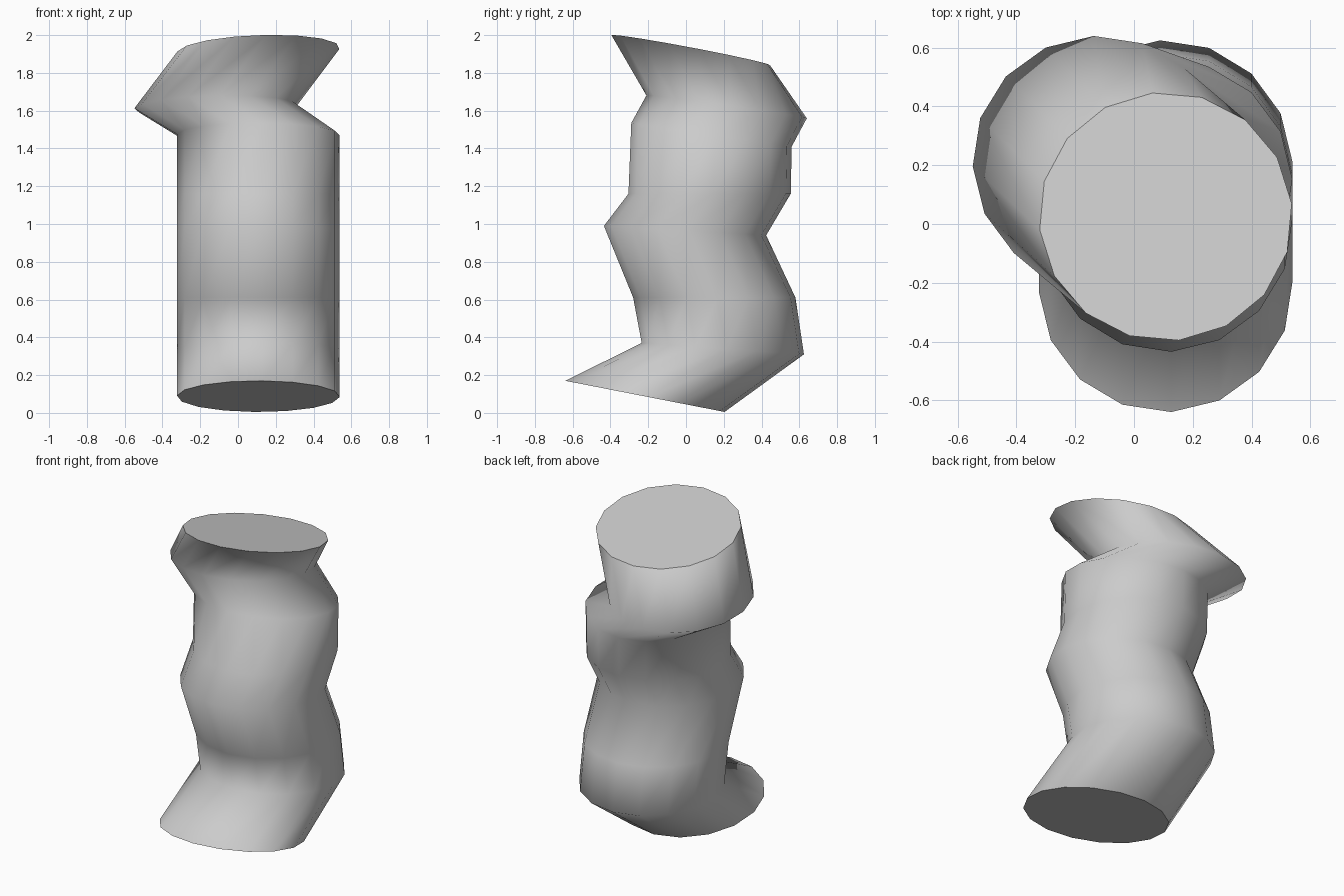
import bpy, bmesh, math

if "Cube" in bpy.data.objects:
    bpy.data.objects.remove(bpy.data.objects["Cube"])

SIDES = 16
RX = 0.431

# Rings, bottom to top: centre x, (front y, front z), (back y, back z),
# z rise from left to right, phase in degrees
rings = [
    (0.108, (-0.64, 0.17), (0.205, 0.005), 0.00, 2.5),
    (0.108, (-0.235, 0.37), (0.625, 0.31), 0.00, 2.5),
    (0.108, (-0.28, 0.61), (0.58, 0.61), 0.00, 2.5),
    (0.108, (-0.435, 0.99), (0.425, 0.94), 0.00, 2.5),
    (0.108, (-0.305, 1.16), (0.555, 1.16), 0.00, 2.5),
    (0.108, (-0.29, 1.535), (0.56, 1.41), 0.00, 2.5),
    (-0.118, (-0.21, 1.68), (0.64, 1.56), 0.02, 2.5),
    (0.108, (-0.398, 2.0), (0.448, 1.84), 0.03, 6.0),
]

# Loft the tilted rings into a bent column
bm = bmesh.new()
loops = []
for cx, (y0, z0), (y1, z1), rise, phase in rings:
    cy, cz = (y0 + y1) / 2, (z0 + z1) / 2
    ry, tilt = (y1 - y0) / 2, (z1 - z0) / 2
    loop = []
    for i in range(SIDES):
        a = math.radians(phase) + math.tau * i / SIDES
        c, s = math.cos(a), math.sin(a)
        loop.append(bm.verts.new((cx + RX * c, cy + ry * s,
                                  cz + tilt * s + rise / 2 * c)))
    loops.append(loop)

# Smooth side walls
for low, high in zip(loops, loops[1:]):
    for i in range(SIDES):
        j = (i + 1) % SIDES
        bm.faces.new((low[i], low[j], high[j], high[i])).smooth = True

# Flat end caps with sharp rims
caps = [bm.faces.new(loops[0][::-1]), bm.faces.new(loops[-1])]
for cap in caps:
    for edge in cap.edges:
        edge.smooth = False

mesh = bpy.data.meshes.new("bent_column")
bm.to_mesh(mesh)
bm.free()
column = bpy.data.objects.new("bent_column", mesh)
bpy.context.collection.objects.link(column)
